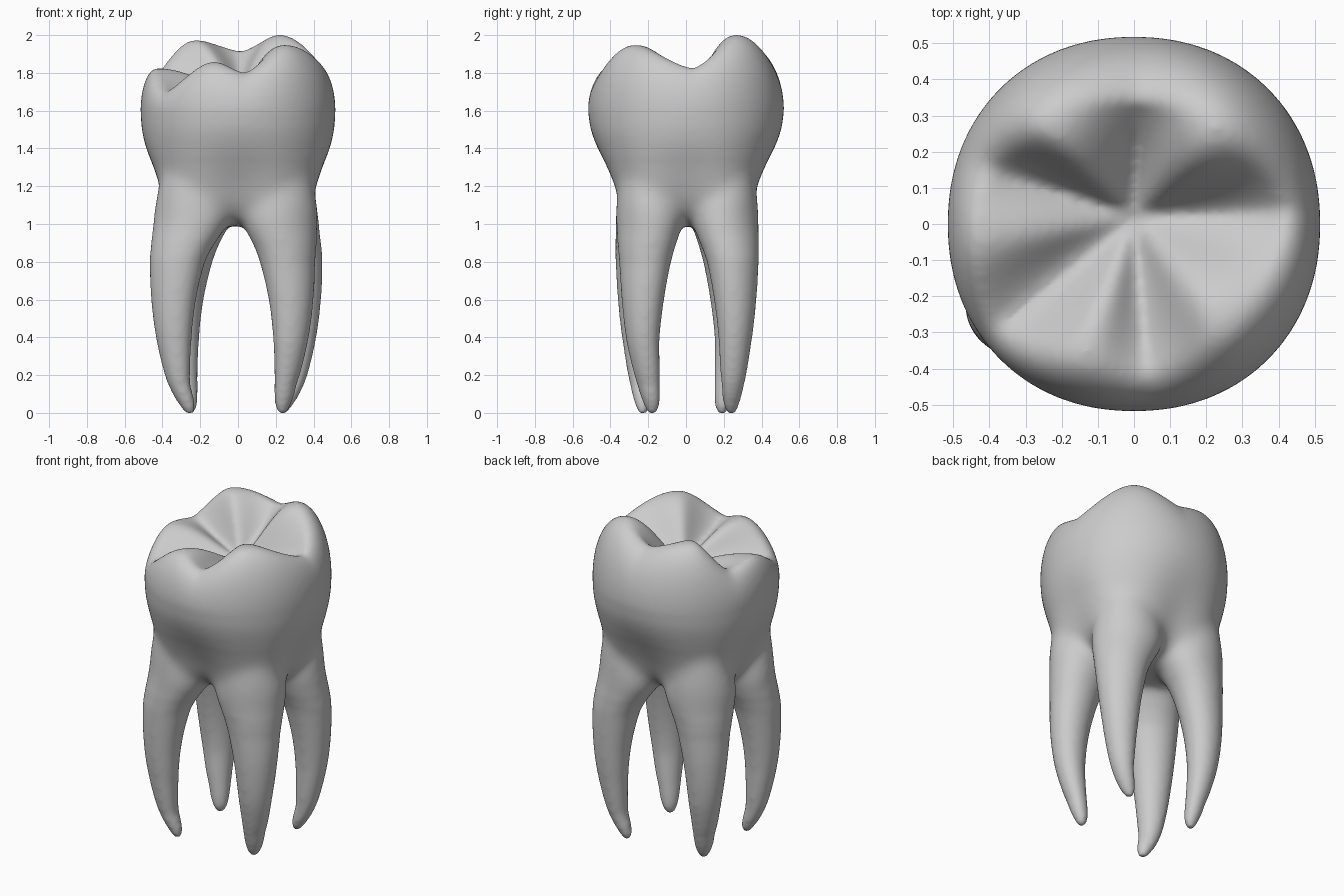
import bpy, bmesh
from math import sin, cos, pi, radians

if "Cube" in bpy.data.objects:
    bpy.data.objects.remove(bpy.data.objects["Cube"])

SEG = 144


def loft(bm, rings, start, end):
    """Skin closed rings of points and cap both ends with a fan to a point."""
    rows = [[bm.verts.new(p) for p in ring] for ring in rings]
    n = len(rows[0])
    for a, b in zip(rows, rows[1:]):
        for i in range(n):
            j = (i + 1) % n
            bm.faces.new((a[i], a[j], b[j], b[i]))
    s, e = bm.verts.new(start), bm.verts.new(end)
    for i in range(n):
        j = (i + 1) % n
        bm.faces.new((s, rows[0][j], rows[0][i]))
        bm.faces.new((e, rows[-1][i], rows[-1][j]))


def outline(th, ax, ay, n, flute=0):
    """Superellipse radius with hollows on the four sides."""
    r = (abs(cos(th) / ax) ** n + abs(sin(th) / ay) ** n) ** (-1 / n)
    return r * (1 - flute * (.5 + .5 * cos(4 * th)) ** 2)


def smooth_row(table, z):
    """Smooth interpolation of table rows keyed by their first column."""
    last = len(table) - 1
    k = max(i for i in range(last) if table[i][0] <= z or i == 0)

    def slope(i, c):
        a, b = table[max(i - 1, 0)], table[min(i + 1, last)]
        return (b[c] - a[c]) / (b[0] - a[0])
    a, b = table[k], table[k + 1]
    d = b[0] - a[0]
    t = min(1, (z - a[0]) / d)
    return [(2 * t ** 3 - 3 * t * t + 1) * a[c] + (3 * t * t - 2 * t ** 3) * b[c]
            + d * (t ** 3 - 2 * t * t + t) * slope(k, c) + d * (t ** 3 - t * t) * slope(k + 1, c)
            for c in range(1, len(a))]


# Chewing surface: alternating grooves and cusps as (angle, height, ridge radius, is cusp)
RIM = [(5, 1.825, .42, 0), (50, 2.003, .35, 1), (87, 1.915, .34, 0), (130, 1.975, .36, 1),
       (159, 1.80, .42, 0), (184, 1.825, .43, 1), (217, 1.70, .46, 0), (250, 1.86, .38, 1),
       (275, 1.80, .41, 0), (312, 1.95, .37, 1), (365, 1.825, .42, 0)]
PIT = (0, .02, 1.70)


def rim(deg):
    """Rim height, ridge radius and cusp weight at an angle."""
    if deg < RIM[0][0]:
        deg += 360
    for a, b in zip(RIM, RIM[1:]):
        if a[0] <= deg <= b[0]:
            u = (deg - a[0]) / (b[0] - a[0])
            w = sin(pi / 2 * u) if b[3] else cos(pi / 2 * u)
            lo, hi = (a, b) if b[3] else (b, a)
            v = .5 * w + .5 * w * w
            return lo[1] + (hi[1] - lo[1]) * v, lo[2] + (hi[2] - lo[2]) * v, w


# z, half width, half depth, squareness, side hollow
WALLS = [(.99, .20, .18, 2, 0), (1.04, .35, .32, 2.3, .14), (1.10, .415, .37, 2.5, .13),
         (1.20, .443, .398, 2.5, .08), (1.30, .467, .435, 2.35, .045), (1.40, .495, .476, 2.2, .02),
         (1.50, .511, .506, 2.15, .005), (1.60, .516, .519, 2.12, 0)]


def crown(bm):
    angles = [2 * pi * i / SEG for i in range(SEG)]
    rings = []
    for k in range(31):
        z = .99 + .61 * k / 30
        o = smooth_row(WALLS, z)
        rings.append([(outline(t, *o) * cos(t), outline(t, *o) * sin(t), z) for t in angles])
    info = [(t, *rim(t * 180 / pi), outline(t, .516, .519, 2.12)) for t in angles]
    # shoulder rolling over to the ridge
    for k in range(1, 11):
        a = pi / 2 * k / 10
        rings.append([((rr + (ro - rr) * cos(a)) * cos(t), (rr + (ro - rr) * cos(a)) * sin(t),
                       1.6 + (h - 1.6) * sin(a)) for t, h, rr, w, ro in info])
    # inner slopes falling to the central pit
    for k in range(15, 0, -1):
        s = k / 16
        ring = []
        for t, h, rr, w, ro in info:
            f = w * sin(pi / 2 * s) ** 1.4 + (1 - w) * s ** 1.7
            ring.append((rr * s * cos(t) + PIT[0] * (1 - s), rr * s * sin(t) + PIT[1] * (1 - s),
                         PIT[2] + (h - PIT[2]) * f))
        rings.append(ring)
    loft(bm, rings, (0, 0, .985), PIT)


# z, inner x, outer x, inner y, outer y
ROOT = [(-.005, .225, .265, .19, .23), (.03, .208, .293, .17, .25), (.1, .202, .337, .157, .278),
        (.2, .203, .378, .15, .307), (.4, .195, .425, .145, .345), (.6, .172, .45, .122, .367),
        (.8, .125, .458, .085, .379), (.9, .085, .452, .055, .382), (.97, .045, .445, .03, .382),
        (1.04, .03, .438, .02, .38), (1.12, .05, .428, .04, .375), (1.22, .10, .405, .085, .36),
        (1.35, .17, .37, .14, .33), (1.45, .22, .33, .19, .29)]


def root(bm, sx, sy):
    rings = []
    skew = radians(96)  # flattens each root slightly along its diagonal
    for k in range(61):
        z = -.005 + 1.455 * (k / 60) ** 1.2
        xi, xo, yi, yo = smooth_row(ROOT, z)
        # the four roots twist a little around the tooth's axis
        bump = max(0, min(1, z / .15, (1.05 - z) / .25))
        tilt = .025 * max(0, 1 - z / .6)
        cx = sx * (xi + xo) / 2 - .01 + .02 * sy * bump
        cy = sy * (yi + yo) / 2 + .006 + max(tilt, .01 * bump) * sx
        rx, ry = (xo - xi) / 2 - .02 * bump, (yo - yi) / 2 - .01 * bump
        rings.append([(cx + sx * rx * cos(2 * pi * i / 40),
                       cy + sy * ry * cos(2 * pi * i / 40 - skew), z) for i in range(40)])
    loft(bm, rings, (sx * .245 - .01, sy * .21 + .006 + .025 * sx, -.01), (sx * .27, sy * .24, 1.46))


# Crown and four roots fused into one skin
bm = bmesh.new()
crown(bm)
for sx in (-1, 1):
    for sy in (-1, 1):
        root(bm, sx, sy)
bmesh.ops.recalc_face_normals(bm, faces=bm.faces)
mesh = bpy.data.meshes.new("molar_tooth")
bm.to_mesh(mesh)
bm.free()
tooth = bpy.data.objects.new("molar_tooth", mesh)
bpy.context.collection.objects.link(tooth)
fuse = tooth.modifiers.new("fuse", 'REMESH')
fuse.mode = 'VOXEL'
fuse.voxel_size = .013
fuse.use_smooth_shade = True
fused = bpy.data.meshes.new_from_object(tooth.evaluated_get(bpy.context.evaluated_depsgraph_get()))
tooth.modifiers.clear()

# Blend the neck strongly where roots meet the crown, then soften everything
bm = bmesh.new()
bm.from_mesh(fused)
for lo, hi, times in ((.85, 1.42, 15), (.92, 1.34, 20), (-1, 3, 8)):
    band = [v for v in bm.verts if lo < v.co.z < hi]
    for _ in range(times):
        bmesh.ops.smooth_vert(bm, verts=band, factor=.5, use_axis_x=True, use_axis_y=True, use_axis_z=True)
bm.to_mesh(fused)
bm.free()
tooth.data = fused
for p in fused.polygons:
    p.use_smooth = True
